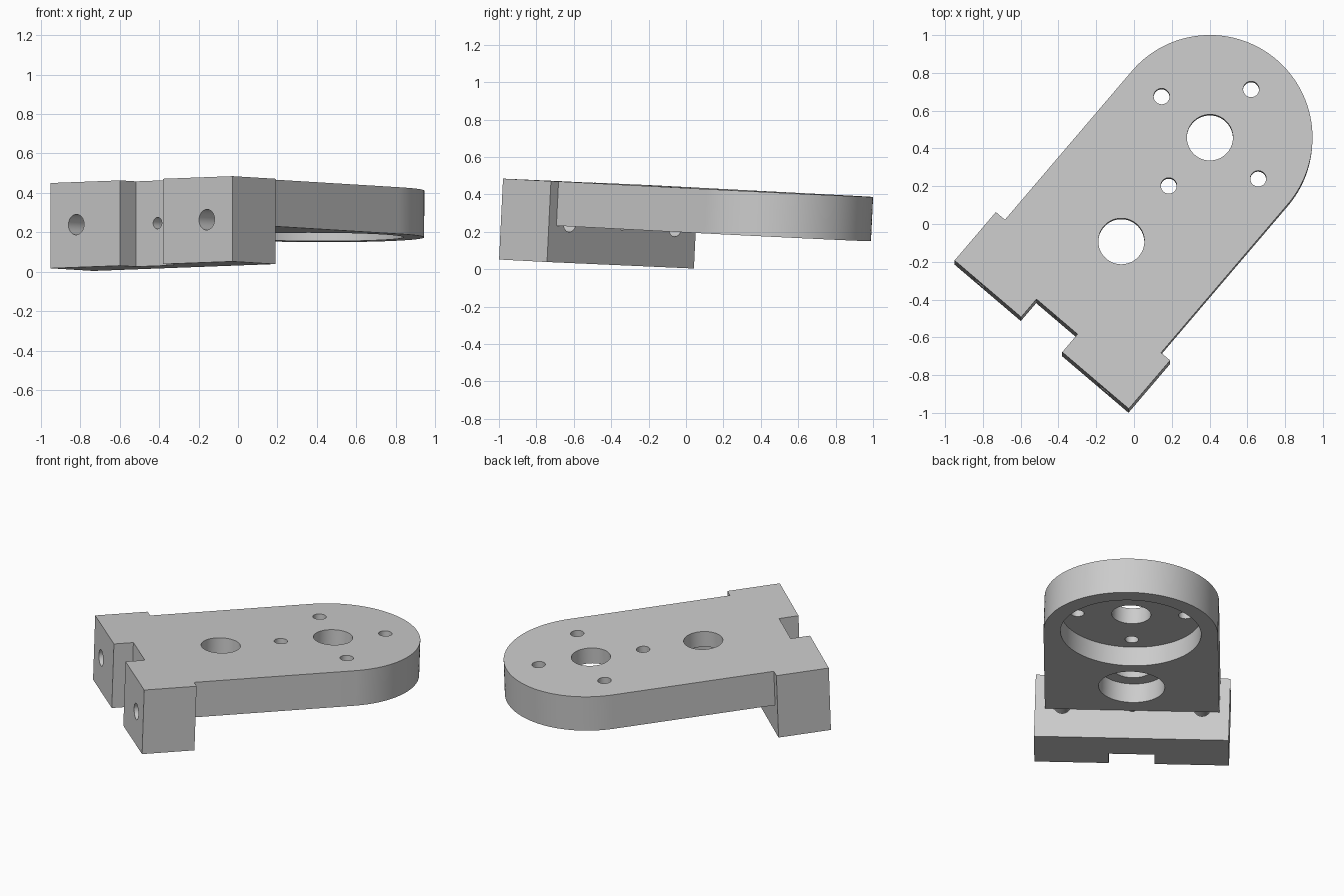
import bpy, bmesh, math
from mathutils import Matrix, Vector

if "Cube" in bpy.data.objects:
    bpy.data.objects.remove(bpy.data.objects["Cube"])

R = 0.543           # round end radius, also half the plate width
HALF = 0.606        # half the block width
FRONT, BACK, NOTCH = -1.373, -1.036, -1.248
PLATE, BLOCK = 0.237, 0.433   # thicknesses below the top face
BORE = 0.13         # depth of the recesses underneath

grey = bpy.data.materials.new("plain grey")
grey.use_nodes = True
grey.diffuse_color = (0.6, 0.6, 0.6, 1)
grey.node_tree.nodes["Principled BSDF"].inputs["Base Color"].default_value = (0.6, 0.6, 0.6, 1)


def prism(name, points, z0, z1, matrix=None):
    """Extrude a closed outline from z0 to z1."""
    bm = bmesh.new()
    face = bm.faces.new([bm.verts.new((x, y, z0)) for x, y in points])
    ext = bmesh.ops.extrude_face_region(bm, geom=[face])
    top = [v for v in ext["geom"] if isinstance(v, bmesh.types.BMVert)]
    bmesh.ops.translate(bm, verts=top, vec=(0, 0, z1 - z0))
    bmesh.ops.recalc_face_normals(bm, faces=bm.faces)
    if matrix:
        bm.transform(matrix)
    mesh = bpy.data.meshes.new(name)
    bm.to_mesh(mesh)
    bm.free()
    mesh.materials.append(grey)
    obj = bpy.data.objects.new(name, mesh)
    bpy.context.collection.objects.link(obj)
    return obj


def arc(radius, x=0, y=0, turn=2 * math.pi, n=64, closed=True):
    steps = n if closed else n + 1
    return [(x + radius * math.cos(turn * i / n), y + radius * math.sin(turn * i / n))
            for i in range(steps)]


def combine(target, other, operation):
    """Apply a boolean and discard the helper."""
    mod = target.modifiers.new(operation.lower(), "BOOLEAN")
    mod.operation, mod.object, mod.solver = operation, other, "EXACT"
    bpy.context.view_layer.objects.active = target
    bpy.ops.object.modifier_apply(modifier=mod.name)
    bpy.data.objects.remove(other)


def drill(target, radius, x, y, z0=-1, z1=1):
    combine(target, prism("cutter", arc(radius, x, y), z0, z1), "DIFFERENCE")


# Plate with a round end
outline = arc(R, turn=math.pi, n=80, closed=False) + [(-R, BACK - 0.002), (R, BACK - 0.002)]
plate = prism("bracket_plate", outline, -PLATE, 0)
drill(plate, 0.438, 0, 0, -1, BORE - PLATE)       # wide recess underneath
drill(plate, 0.206, 0, -0.723, -1, BORE - PLATE)  # counterbore underneath
drill(plate, 0.122, 0, 0)
drill(plate, 0.122, 0, -0.723)
for i in range(4):                                # bolt circle
    a = i * math.pi / 2
    drill(plate, 0.042, 0.336 * math.cos(a), 0.336 * math.sin(a))

# Mounting block with a front notch
half = [(0.143, NOTCH), (0.143, FRONT), (HALF, FRONT), (HALF, BACK)]
block = prism("mounting_block", half + [(-x, y) for x, y in reversed(half)], -BLOCK, 0)

# Horizontal holes through the block
along = Matrix.Rotation(math.pi / 2, 4, "X")
for x, r in ((-0.435, 0.052), (0, 0.029), (0.435, 0.052)):
    hole = prism("cutter", arc(r, x, -0.216), 0.9, 1.6, along)
    combine(block, hole, "DIFFERENCE")

combine(plate, block, "UNION")
plate.name = "mounting_bracket"

# Smooth curved walls, keep edges sharp
bpy.ops.object.select_all(action="DESELECT")
plate.select_set(True)
bpy.context.view_layer.objects.active = plate
bpy.ops.object.shade_smooth_by_angle(angle=math.radians(30))

# Place with its turn and slight tilt
up = Vector((0.0038, 0.0487, 1)).normalized()
fwd = Vector((0.648, 0.761, 0))
fwd = (fwd - up * fwd.dot(up)).normalized()
side = fwd.cross(up)
turn = Matrix((side, fwd, up)).transposed().to_4x4()
plate.data.transform(Matrix.Translation((0.402, 0.458, 0.413)) @ turn)
